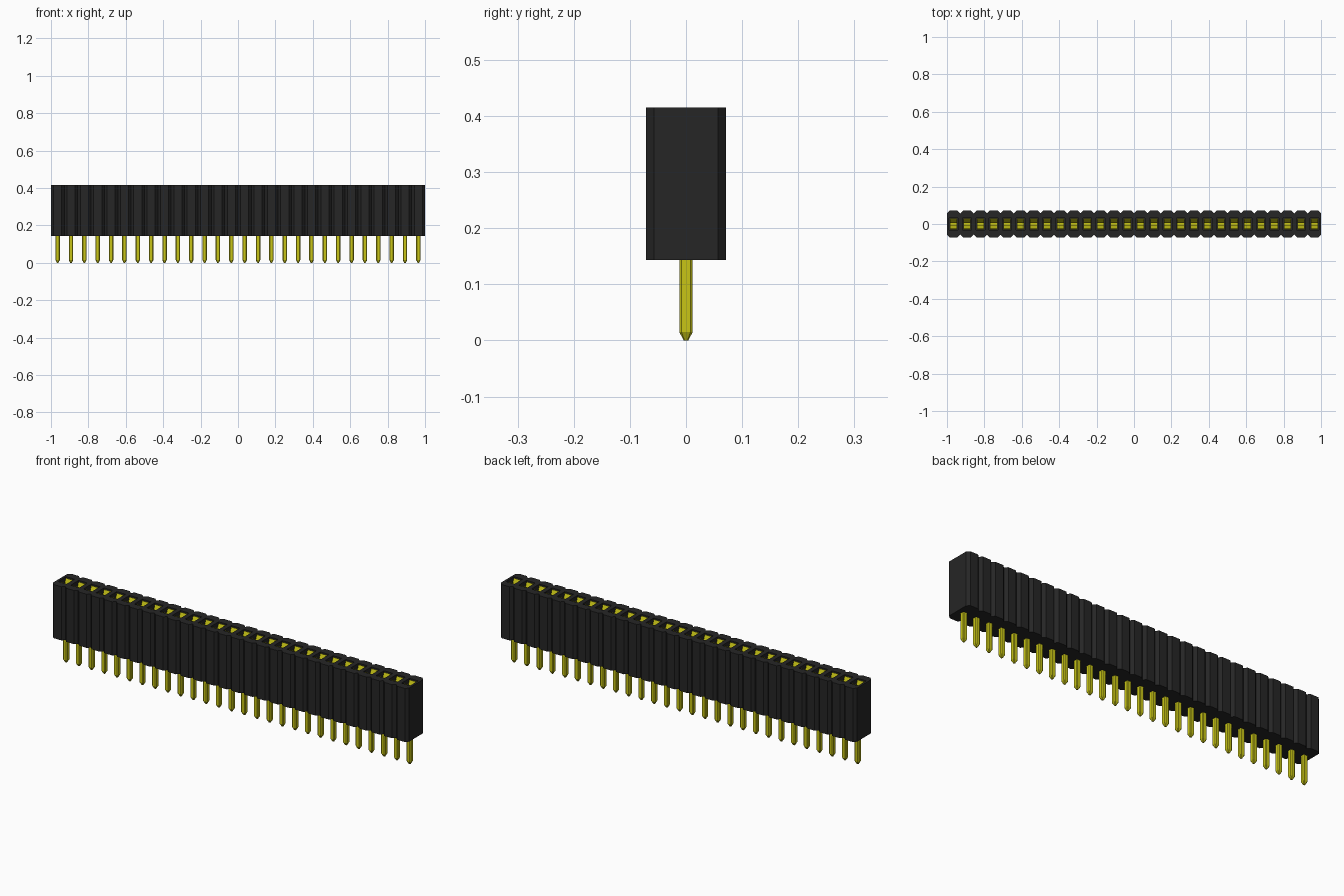
import bpy
import bmesh

cube = bpy.data.objects.get("Cube")
if cube:
    bpy.data.objects.remove(cube)

COUNT = 28
PITCH = 2.0 / COUNT
FIRST_X = -1 + PITCH / 2
BOTTOM, TOP, FLOOR = 0.143, 0.415, 0.175


def material(name, color):
    m = bpy.data.materials.new(name)
    m.use_nodes = True
    m.diffuse_color = color
    m.node_tree.nodes["Principled BSDF"].inputs["Base Color"].default_value = color
    return m


BLACK = material("black plastic", (0.019, 0.019, 0.019, 1))
GOLD = material("gold metal", (0.58, 0.56, 0.008, 1))


def finish(bm, name, mat):
    bmesh.ops.remove_doubles(bm, verts=bm.verts, dist=1e-5)
    bmesh.ops.recalc_face_normals(bm, faces=bm.faces)
    mesh = bpy.data.meshes.new(name)
    bm.to_mesh(mesh)
    bm.free()
    mesh.materials.append(mat)
    ob = bpy.data.objects.new(name, mesh)
    bpy.context.collection.objects.link(ob)
    return ob


def repeat_along_row(ob):
    ob.location.x = FIRST_X
    arr = ob.modifiers.new("row", 'ARRAY')
    arr.count = COUNT
    arr.use_relative_offset = False
    arr.use_constant_offset = True
    arr.constant_offset_displace = (PITCH, 0, 0)


def octagon(hx, hy, c):
    return [(hx, -hy + c), (hx, hy - c), (hx - c, hy), (-hx + c, hy),
            (-hx, hy - c), (-hx, -hy + c), (-hx + c, -hy), (hx - c, -hy)]


def ring(bm, pts, z, x0=0.0):
    return [bm.verts.new((x0 + x, y, z)) for x, y in pts]


def walls(bm, a, b, skip=()):
    n = len(a)
    for i in range(n):
        if i not in skip:
            j = (i + 1) % n
            bm.faces.new((a[i], a[j], b[j], b[i]))


# Housing: a row of chamfered cells, each with a rectangular socket
bm = bmesh.new()
outer = octagon(PITCH / 2, 0.071, 0.014)
HX, HY = 0.024, 0.032
hole = [(HX, -HY), (HX, HY), (-HX, HY), (-HX, -HY)]
for k in range(COUNT):
    x0 = FIRST_X + k * PITCH
    low, high = ring(bm, outer, BOTTOM, x0), ring(bm, outer, TOP, x0)
    rim, base = ring(bm, hole, TOP, x0), ring(bm, hole, FLOOR, x0)
    # the walls between neighbouring cells stay open
    skip = ([0] if k < COUNT - 1 else []) + ([4] if k > 0 else [])
    walls(bm, low, high, skip)
    bm.faces.new(low)
    walls(bm, rim, base)
    bm.faces.new(base)
    # top face between the outline and the socket
    for s in range(4):
        a, b = rim[s], rim[(s + 1) % 4]
        i, j, n = 2 * s, 2 * s + 1, (2 * s + 2) % 8
        bm.faces.new((high[i], high[j], b, a))
        bm.faces.new((high[j], high[n], b))
finish(bm, "housing", BLACK)

# Pins: chamfered square posts with tapered tips
bm = bmesh.new()
tip = ring(bm, octagon(0.004, 0.004, 0.0015), 0)
shoulder = ring(bm, octagon(0.012, 0.012, 0.004), 0.015)
head = ring(bm, octagon(0.012, 0.012, 0.004), FLOOR + 0.008)
walls(bm, tip, shoulder)
walls(bm, shoulder, head)
bm.faces.new(tip)
bm.faces.new(head)
repeat_along_row(finish(bm, "pins", GOLD))

# Spring contacts: a bent strip with two leaves pinched near the mouth
bm = bmesh.new()
leaf = [(0.026, 0.411), (0.008, 0.365), (0.022, 0.26), (0.022, FLOOR + 0.008)]
path = leaf + [(-y, z) for y, z in reversed(leaf)]
sides = [[bm.verts.new((x, y, z)) for y, z in path] for x in (-0.019, 0.019)]
for i in range(len(path) - 1):
    bm.faces.new((sides[0][i], sides[0][i + 1], sides[1][i + 1], sides[1][i]))
contacts = finish(bm, "spring_contacts", GOLD)
thick = contacts.modifiers.new("sheet", 'SOLIDIFY')
thick.thickness = 0.005
thick.offset = 0
repeat_along_row(contacts)
